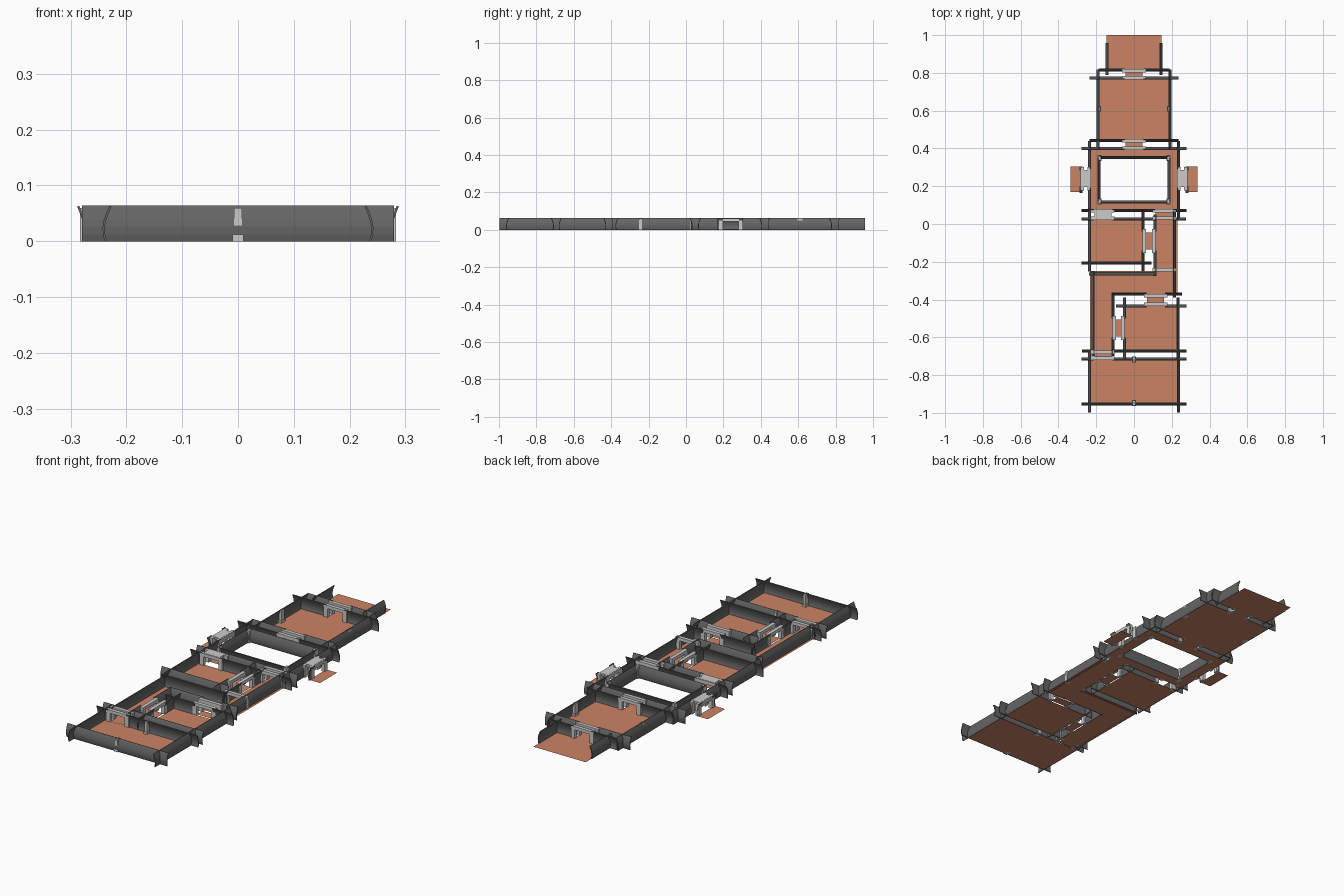
import bpy, bmesh, math

if "Cube" in bpy.data.objects:
    bpy.data.objects.remove(bpy.data.objects["Cube"])

def mat(name, c):
    m = bpy.data.materials.new(name)
    m.diffuse_color = (*c, 1)
    m.use_nodes = True
    m.node_tree.nodes["Principled BSDF"].inputs["Base Color"].default_value = m.diffuse_color
    return m

ORANGE = mat("floor_orange", (0.6, 0.23, 0.13))
DARK = mat("wall_grey", (0.13, 0.13, 0.13))
H = 0.063      # wall height
BULGE = 0.012  # outward bow of the wall section
OVER = 0.042   # walls run past the room corners

def make(name, build, material=None):
    bm = bmesh.new()
    build(bm)
    me = bpy.data.meshes.new(name)
    bm.to_mesh(me)
    bm.free()
    ob = bpy.data.objects.new(name, me)
    bpy.context.collection.objects.link(ob)
    if material:
        me.materials.append(material)
    return ob

def box(bm, x0, x1, y0, y1, z0, z1):
    g = bmesh.ops.create_cube(bm, size=1)
    for v in g["verts"]:
        v.co = ((x0 + x1) / 2 + v.co.x * (x1 - x0),
                (y0 + y1) / 2 + v.co.y * (y1 - y0),
                (z0 + z1) / 2 + v.co.z * (z1 - z0))

def floor(name, *rects):
    def build(bm):
        for x0, x1, y0, y1 in rects:
            bm.faces.new([bm.verts.new((x, y, 0.0005)) for x, y in
                          ((x0, y0), (x1, y0), (x1, y1), (x0, y1))])
    make(name, build, ORANGE)

def wall(name, axis, pos, a, b, out, doors=(), w=0.1):
    """Bowed wall running along axis from a to b; doors are opening centres."""
    cuts = [a] + [c + s * w / 2 for c in sorted(doors) for s in (-1, 1)] + [b]
    n = 5
    def build(bm):
        for s, e in zip(cuts[::2], cuts[1::2]):
            rows = []
            for i in range(n + 1):
                t = i / n
                p = pos + out * BULGE * (math.sin(math.pi * (0.25 + 0.75 * t)) - 0.7)
                rows.append([bm.verts.new((u, p, H * t) if axis == 'x' else (p, u, H * t))
                             for u in (s, e)])
            for r, q in zip(rows, rows[1:]):
                bm.faces.new((r[0], r[1], q[1], q[0]))
        bmesh.ops.recalc_face_normals(bm, faces=bm.faces)
    ob = make(name, build, DARK)
    m = ob.modifiers.new("thickness", 'SOLIDIFY')
    m.thickness, m.offset = 0.004, 0

def room(name, x0, x1, y0, y1, south=(), north=(), west=(), east=(), sides="snwe"):
    floor(name + "_floor", (x0, x1, y0, y1))
    if 's' in sides: wall(name + "_south_wall", 'x', y0, x0 - OVER, x1 + OVER, -1, south)
    if 'n' in sides: wall(name + "_north_wall", 'x', y1, x0 - OVER, x1 + OVER, 1, north)
    if 'w' in sides: wall(name + "_west_wall", 'y', x0, y0 - OVER, y1 + OVER, -1, west)
    if 'e' in sides: wall(name + "_east_wall", 'y', x1, y0 - OVER, y1 + OVER, 1, east)

def door(name, axis, p0, p1, c, covered=False, sill=True):
    """Pair of door frames at p0 and p1 across a wall gap, centred on c."""
    half, leg, th = 0.063, 0.022, 0.009
    def b(bm, u0, u1, v0, v1, z0, z1):
        box(bm, *((u0, u1, v0, v1) if axis == 'x' else (v0, v1, u0, u1)), z0, z1)
    def build(bm):
        for p in ((p0, p1) if p1 > p0 else (p0,)):
            for s in (-1, 1):
                mid = c + s * (half - leg / 2)
                b(bm, mid - leg / 2, mid + leg / 2, p - th, p + th, 0, 0.044)
            b(bm, c - half, c + half, p - th, p + th, 0.044, 0.06)
        if covered:
            b(bm, c - 0.045, c + 0.045, p0 - 0.004, p1 + 0.004, 0.046, 0.061)
    make(name + "_frame", build)
    if sill and p1 > p0:
        r = (c - 0.045, c + 0.045, p0, p1)
        floor(name + "_sill", r if axis == 'x' else r[2:] + r[:2])

def post(name, x, y):
    make(name, lambda bm: (box(bm, x - .007, x + .007, y - .013, y + .013, 0, .06),
                           box(bm, x - .01, x + .01, y - .016, y + .016, 0, .012)))

# north entry, open at the far end
floor("entry_floor", (-0.145, 0.145, 0.812, 1.0))
wall("entry_south_wall", 'x', 0.812, -0.187, 0.187, -1, [0])
for s, n in ((-1, "west"), (1, "east")):
    wall(f"entry_{n}_wall", 'y', s * 0.145, 0.79, 0.957, s)

# hall below the entry
room("hall", -0.193, 0.193, 0.44, 0.775, south=[0], north=[0])
door("entry_door", 'x', 0.775, 0.812, 0)
door("hall_door", 'x', 0.402, 0.44, 0)
for s in (-1, 1):
    post("hall_post", s * 0.185, 0.61)

# ring gallery around an open well
X, Y0, Y1 = 0.237, 0.07, 0.402
x, y0, y1 = 0.183, 0.12, 0.35
floor("gallery_floor", (-X, X, y1, Y1), (-X, X, Y0, y0), (-X, -x, y0, y1), (x, X, y0, y1))
wall("gallery_south_wall", 'x', Y0, -X - OVER, X + OVER, -1, [-0.165, 0.16])
wall("gallery_north_wall", 'x', Y1, -X - OVER, X + OVER, 1, [0])
wall("well_south_wall", 'x', y0, -x, x, 1)
wall("well_north_wall", 'x', y1, -x, x, -1)
for s, n in ((-1, "west"), (1, "east")):
    wall(f"gallery_{n}_wall", 'y', s * X, 0.028, 0.44, s, [0.24])
    wall(f"well_{n}_wall", 'y', s * x, y0, y1, -s)
    post("well_post", s * x, y0)
    post("well_post", s * x, y1)
    # small side landings
    a, b = sorted((s * 0.275, s * 0.335))
    floor(f"landing_{n}_floor", (a, b, 0.17, 0.305))
    wall(f"landing_{n}_wall", 'y', s * 0.278, 0.165, 0.305, -s, [0.24], 0.085)
    a, b = sorted((s * X, s * 0.274))
    door(f"landing_{n}_door", 'y', a, b, 0.24, covered=True, sill=False)

# west room
room("west_room", -0.237, 0.05, -0.21, 0.03, north=[-0.165], east=[-0.09])
door("west_room_north_door", 'x', 0.03, 0.07, -0.165, covered=True, sill=False)
door("west_room_east_door", 'y', 0.055, 0.105, -0.09)

# winding corridor
floor("corridor_floor", (0.11, 0.23, -0.25, 0.032), (-0.232, 0.23, -0.37, -0.25),
      (-0.232, -0.11, -0.678, -0.37))
wall("corridor_top_wall", 'x', 0.03, 0.08, 0.275, 1, [0.16])
wall("corridor_inner_east_wall", 'y', 0.11, -0.275, 0.05, -1, [-0.09])
wall("corridor_east_wall", 'y', 0.217, -0.39, 0.07, 1)
wall("corridor_north_wall", 'x', -0.263, -0.237, 0.12, 1)
wall("corridor_west_wall", 'y', -0.22, -0.7, -0.25, -1)
wall("corridor_inner_west_wall", 'y', -0.11, -0.7, -0.365, 1, [-0.55])
wall("corridor_south_wall", 'x', -0.372, -0.12, 0.255, -1, [0.115])
wall("corridor_end_wall", 'x', -0.675, -0.275, -0.08, -1, [-0.165])
door("corridor_north_door", 'x', 0.032, 0.07, 0.16)
door("corridor_middle_arch", 'x', -0.243, -0.243, 0.16)

# east room
room("east_room", -0.052, 0.235, -0.675, -0.432, north=[0.115], west=[-0.55])
door("east_room_north_door", 'x', -0.425, -0.38, 0.115)
door("east_room_west_door", 'y', -0.105, -0.06, -0.55)

# south room
room("south_room", -0.237, 0.237, -0.956, -0.712, north=[-0.165])
door("south_room_door", 'x', -0.71, -0.678, -0.165)
post("south_room_post", 0, -0.718)
post("south_room_post", 0, -0.948)
